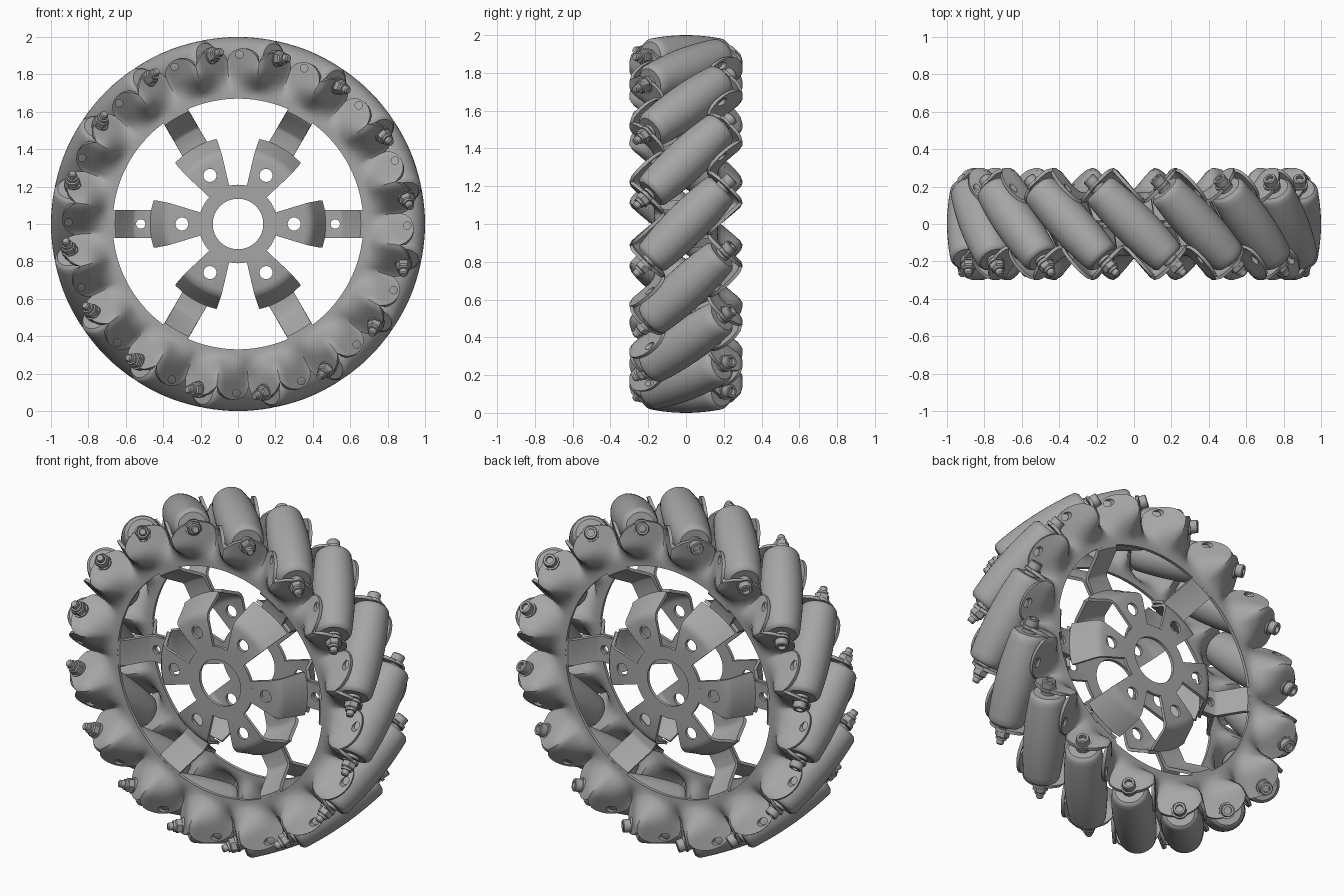
import bpy, bmesh
from math import pi, sin, cos, asin, radians, sqrt
from mathutils import Matrix, Vector

if "Cube" in bpy.data.objects:
    bpy.data.objects.remove(bpy.data.objects["Cube"])

COUNT = 16                 # rollers round the wheel
STEP = 2 * pi / COUNT
AXIS_R = 0.885             # radius of the roller centres
SPOKES = 6
HUB_Y = -0.16              # depth of hub face and inner rim
THICK = 0.018
PEAK = radians(-7.6)       # angle of the outer fold nearest the first roller

grey = bpy.data.materials.new("steel_grey")
grey.use_nodes = True
grey.diffuse_color = (0.38, 0.38, 0.38, 1)
grey.node_tree.nodes["Principled BSDF"].inputs["Base Color"].default_value = (0.38, 0.38, 0.38, 1)


def polar(r, a, y):
    return Vector((r * cos(a), y, r * sin(a)))


def finish(name, bm, location=(0, 0, 1)):
    bmesh.ops.recalc_face_normals(bm, faces=bm.faces)
    mesh = bpy.data.meshes.new(name)
    bm.to_mesh(mesh)
    bm.free()
    mesh.materials.append(grey)
    ob = bpy.data.objects.new(name, mesh)
    ob.location = location
    bpy.context.collection.objects.link(ob)
    return ob


def only(ob):
    bpy.ops.object.select_all(action='DESELECT')
    ob.select_set(True)
    bpy.context.view_layer.objects.active = ob


def smooth(ob, angle=35):
    only(ob)
    bpy.ops.object.shade_smooth_by_angle(angle=radians(angle))


def grid(bm, rows, closed=False):
    """Skin rows of points with quads."""
    vs = [[bm.verts.new(p) for p in row] for row in rows]
    n = len(vs[0])
    for a, b in zip(vs, vs[1:]):
        for i in range(n if closed else n - 1):
            j = (i + 1) % n
            bm.faces.new((a[i], a[j], b[j], b[i]))


def lathe(bm, profile, sides):
    """Spin (radius, height) points round local z and cap the ends."""
    rings = [[bm.verts.new((r * cos(2 * pi * i / sides), r * sin(2 * pi * i / sides), z))
              for i in range(sides)] for r, z in profile]
    for a, b in zip(rings, rings[1:]):
        for i in range(sides):
            j = (i + 1) % sides
            bm.faces.new((a[i], a[j], b[j], b[i]))
    bm.faces.new(rings[0][::-1])
    bm.faces.new(rings[-1])


# Hole cutters: hub holes, two spoke holes and one hole per rim fold
bm = bmesh.new()


def hole(r, a, size):
    m = Matrix.Translation(polar(r, a, -0.2)) @ Matrix.Rotation(pi / 2, 4, 'X')
    bmesh.ops.create_cone(bm, cap_ends=True, segments=20, radius1=size, radius2=size,
                          depth=0.5, matrix=m)


for k in range(SPOKES):
    hole(0.3, k * 2 * pi / SPOKES, 0.035)
for k in range(2):
    hole(0.52, k * pi, 0.025)
for k in range(COUNT):
    hole(0.905, radians(-23) + k * STEP, 0.02)
cutter = finish("hole_cutter", bm)
cutter.hide_render = True


def plate(name, bm):
    """Thicken a sheet, punch it, and add the turned copy for the back."""
    ob = finish("front_" + name, bm)
    sheet = ob.modifiers.new("thickness", 'SOLIDIFY')
    sheet.thickness, sheet.offset = THICK, 0
    punch = ob.modifiers.new("holes", 'BOOLEAN')
    punch.object, punch.operation, punch.solver = cutter, 'DIFFERENCE', 'EXACT'
    only(ob)
    bpy.ops.object.convert(target='MESH')
    smooth(ob)
    back = bpy.data.objects.new("back_" + name, ob.data)
    back.location = ob.location
    back.rotation_euler.x = pi
    bpy.context.collection.objects.link(back)


# Folded rim: flat inside, growing into a rounded zigzag with tabs outside
def rim_point(f, a):
    phase = COUNT * (a - PEAK)
    outer = 0.86 + 0.08 * abs(sin(phase)) ** 0.5
    wave = asin(0.96 * cos(phase)) / asin(0.96)
    r = 0.67 + (outer - 0.67) * f
    g = min(1, max(0, (r - 0.695) / 0.14))
    g = g * g * (3 - 2 * g)
    return polar(r, a, HUB_Y - g * (0.045 + 0.085 * wave))


bm = bmesh.new()
COLS = COUNT * 24
grid(bm, [[rim_point(j / 10, 2 * pi * i / COLS) for i in range(COLS)] for j in range(11)], True)
plate("folded_rim", bm)

# Hub washer
bm = bmesh.new()
grid(bm, [[polar(r, 2 * pi * i / 72, HUB_Y) for i in range(72)] for r in (0.135, 0.21)], True)
plate("hub_ring", bm)

# Spokes: flared tab, wall folding inward, flat foot, slope back out to the rim
PATH = [(0.205, HUB_Y, 0.06), (0.36, HUB_Y, 0.105), (0.385, HUB_Y + 0.008, 0.112),
        (0.4, HUB_Y + 0.025, 0.115), (0.45, -0.03, 0.125), (0.462, -0.014, 0.125),
        (0.465, -0.011, 0.075), (0.55, -0.011, 0.075), (0.57, -0.022, 0.075),
        (0.645, HUB_Y + 0.015, 0.075), (0.66, HUB_Y, 0.075), (0.68, HUB_Y, 0.075)]
bm = bmesh.new()
for k in range(SPOKES):
    grid(bm, [[polar(r, k * 2 * pi / SPOKES + asin(w / r) * (i / 5 - 1), y) for i in range(11)]
              for r, y, w in PATH])
plate("spokes", bm)

# Roller: barrel whose outline follows the wheel's outer circle
HALF = 0.268


def barrel(s):
    return 1 - sqrt(AXIS_R ** 2 + s * s / 2)


body = [(barrel(s), s) for s in [(HALF - 0.02) * (i / 8 - 1) for i in range(17)]]
tip = barrel(HALF)
end = [(tip - 0.004, HALF - 0.009), (tip - 0.016, HALF), (0.04, HALF), (0.04, HALF + 0.015)]
bm = bmesh.new()
lathe(bm, [(r, -z) for r, z in end[::-1]] + body + end, 40)
roller = finish("roller", bm)
smooth(roller)

# Bolt: threaded end, hex nut and washer in front; socket head behind
bm = bmesh.new()
lathe(bm, [(0.016, -0.385), (0.021, -0.378), (0.021, 0.29)], 16)
lathe(bm, [(0.03, -0.355), (0.03, -0.335)], 16)
lathe(bm, [(0.034, -0.342), (0.041, -0.336), (0.041, -0.306)], 6)
lathe(bm, [(0.045, -0.308), (0.045, -0.29)], 20)
lathe(bm, [(0.045, 0.29), (0.045, 0.306)], 20)
lathe(bm, [(0.036, 0.3), (0.036, 0.341), (0.032, 0.346), (0.02, 0.346), (0.02, 0.325)], 24)
bolt = finish("bolt", bm)
smooth(bolt)

# Set rollers and bolts round the wheel, each turned 45 degrees to its axle
for k in range(COUNT):
    a = k * STEP
    out = polar(1, a, 0)
    axis = Vector((-sin(a), 1, cos(a))).normalized()
    turn = Matrix((out, axis.cross(out), axis)).transposed().to_4x4()
    place = Matrix.Translation(out * AXIS_R + Vector((0, 0, 1))) @ turn
    for part in (roller, bolt):
        ob = part
        if k:
            ob = bpy.data.objects.new(f"{part.name}_{k + 1}", part.data)
            bpy.context.collection.objects.link(ob)
        ob.matrix_world = place

bpy.data.objects.remove(cutter)
